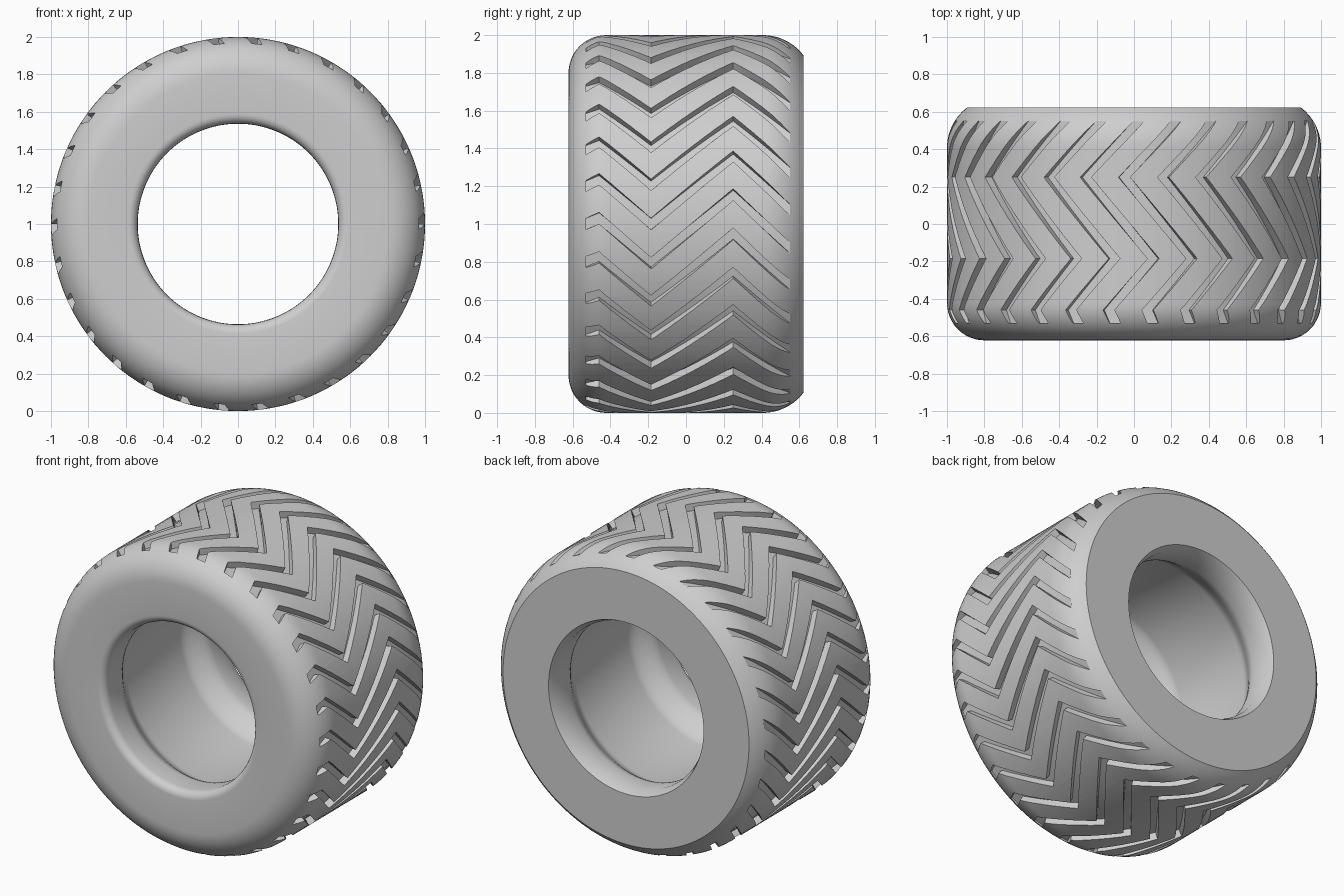
import bpy, bmesh
from math import sin, cos, pi, radians

cube = bpy.data.objects.get("Cube")
if cube:
    bpy.data.objects.remove(cube)

SEGMENTS = 144
GROOVES = 30


def polar(r, y, angle):
    return (r * cos(angle), y, 1 + r * sin(angle))


def make_object(name, bm):
    bmesh.ops.recalc_face_normals(bm, faces=bm.faces)
    mesh = bpy.data.meshes.new(name)
    bm.to_mesh(mesh)
    bm.free()
    obj = bpy.data.objects.new(name, mesh)
    bpy.context.collection.objects.link(obj)
    return obj


def arc(r, y, radius, start, end, steps):
    """Profile points (radius, y) around a corner centre."""
    angles = [start + (end - start) * i / steps for i in range(steps + 1)]
    return [(r + radius * cos(a), y + radius * sin(a)) for a in angles]


def flare(side):
    """Smooth widening of the bore from the lip to the cavity."""
    steps = 8
    return [(0.536 + 0.084 * t * t * (3 - 2 * t), side * (0.46 - 0.18 * t))
            for t in (i / steps for i in range(steps + 1))]


# Tyre section: rounded front shoulder, cut-off back shoulder, flared bore
profile = arc(0.8, -0.422, 0.2, -pi / 2, 0, 12)
profile += arc(0.73, 0.407, 0.27, 0, radians(52.8), 10)
profile += [(0.563, 0.622), (0.537, 0.565)]
profile += flare(1)
profile += flare(-1)[::-1]
profile += arc(0.587, -0.572, 0.05, pi, 1.5 * pi, 6)

bm = bmesh.new()
rings = []
for i in range(SEGMENTS):
    angle = 2 * pi * i / SEGMENTS
    rings.append([bm.verts.new(polar(r, y, angle)) for r, y in profile])
for i, ring in enumerate(rings):
    after = rings[(i + 1) % SEGMENTS]
    for j in range(len(profile)):
        k = (j + 1) % len(profile)
        bm.faces.new((ring[j], ring[k], after[k], after[j]))
tyre = make_object("tyre", bm)

# Zigzag tread path as (y, degrees), subdivided so that it follows the tread
corners = [(-0.53, 24), (-0.46, 25.8), (-0.185, 12), (0.25, 33), (0.55, 16.5)]
path = [corners[0]]
for (y0, a0), (y1, a1) in zip(corners, corners[1:]):
    steps = max(1, round(abs(a1 - a0) / 3))
    path += [(y0 + (y1 - y0) * t / steps, a0 + (a1 - a0) * t / steps)
             for t in range(1, steps + 1)]

# Groove cutters, one closed zigzag bar per groove
bm = bmesh.new()
half, floor, outer = 1.75, 0.955, 1.04
for n in range(GROOVES):
    turn = 360 / GROOVES * n
    bars = []
    for y, a in path:
        low, high = radians(a + turn - half), radians(a + turn + half)
        bars.append([bm.verts.new(polar(r, y, t)) for r, t in
                     ((floor, low), (floor, high), (outer, high), (outer, low))])
    for p, q in zip(bars, bars[1:]):
        for j in range(4):
            k = (j + 1) % 4
            bm.faces.new((p[j], p[k], q[k], q[j]))
    bm.faces.new(bars[0])
    bm.faces.new(bars[-1])
cutter = make_object("groove_cutter", bm)
cutter.hide_render = True

# Cut the tread
cut = tyre.modifiers.new("tread_grooves", 'BOOLEAN')
cut.operation = 'DIFFERENCE'
cut.solver = 'EXACT'
cut.object = cutter
bpy.ops.object.select_all(action='DESELECT')
tyre.select_set(True)
bpy.context.view_layer.objects.active = tyre
bpy.ops.object.modifier_apply(modifier=cut.name)
bpy.data.objects.remove(cutter)

# Plain grey rubber
grey = bpy.data.materials.new("grey_rubber")
grey.use_nodes = True
colour = (0.62, 0.62, 0.62, 1)
grey.diffuse_color = colour
grey.node_tree.nodes["Principled BSDF"].inputs["Base Color"].default_value = colour
tyre.data.materials.clear()
tyre.data.materials.append(grey)
bpy.ops.object.shade_smooth_by_angle(angle=radians(30))
